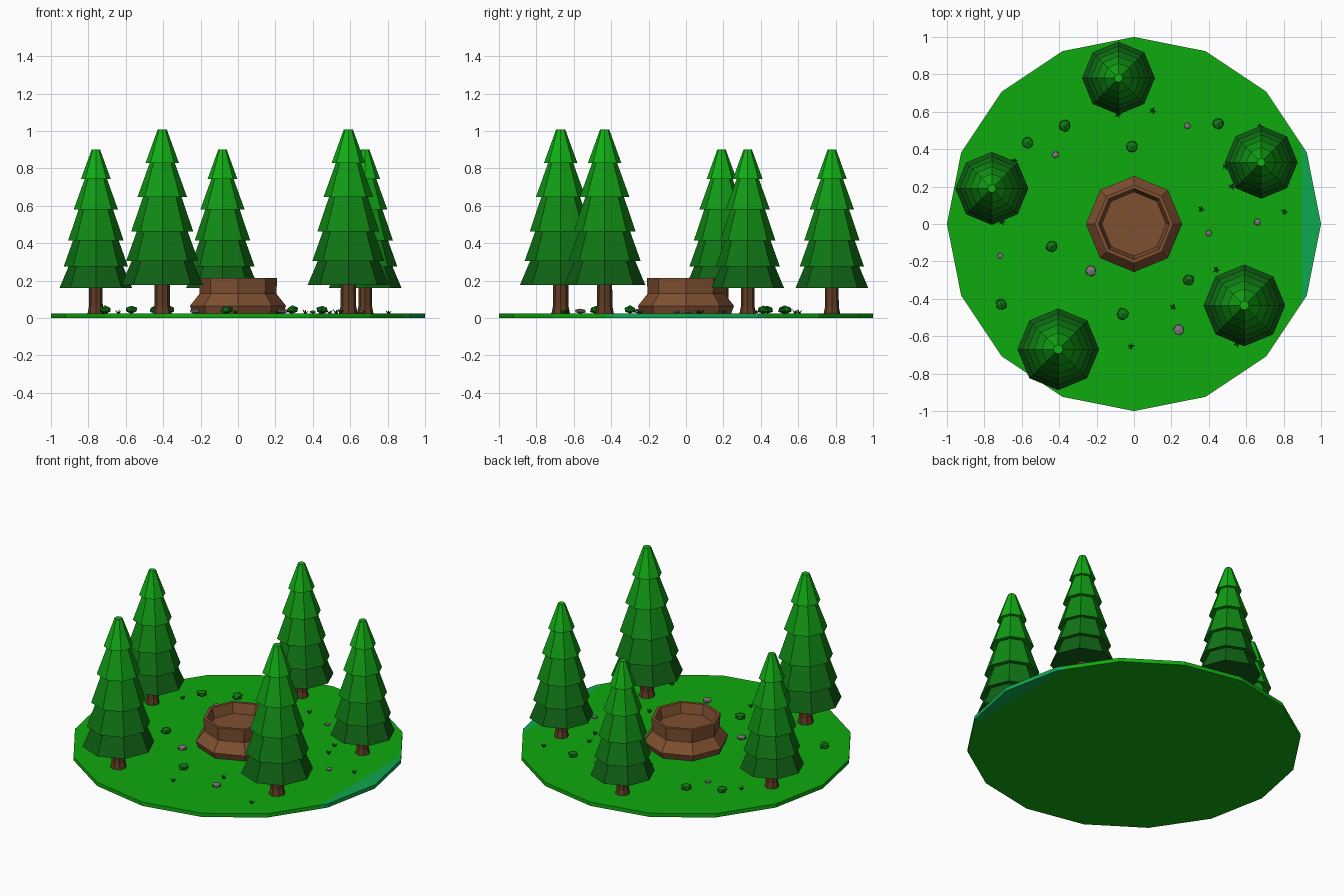
import bpy, bmesh, math, random
from mathutils import Vector, Matrix

if "Cube" in bpy.data.objects:
    bpy.data.objects.remove(bpy.data.objects["Cube"])

random.seed(4)
G = 0.025  # top of the ground disc


def mat(name, rgb):
    m = bpy.data.materials.new(name)
    lin = [((c / 255 + 0.055) / 1.055) ** 2.4 if c > 10 else c / 255 / 12.92 for c in rgb]
    m.diffuse_color = (*lin, 1)
    m.use_nodes = True
    m.node_tree.nodes["Principled BSDF"].inputs["Base Color"].default_value = m.diffuse_color
    return m


grass = mat("grass green", (15, 170, 15))
teal = mat("teal edge", (15, 168, 80))
tiers = [mat("needles darkest", (15, 98, 20)), mat("needles dark", (15, 118, 20)),
         mat("needles middle", (16, 138, 20)), mat("needles light", (17, 156, 21)),
         mat("needles lightest", (18, 174, 21))]
bark = mat("bark brown", (96, 60, 36))
wood = mat("stump brown", (127, 80, 48))
stone = mat("stone grey", (128, 122, 128))


def finish(name, bm, mats, loc=(0, 0, 0), scale=1):
    me = bpy.data.meshes.new(name)
    bm.normal_update()
    bm.to_mesh(me)
    bm.free()
    for m in mats:
        me.materials.append(m)
    ob = bpy.data.objects.new(name, me)
    ob.location = loc
    ob.scale = (scale,) * 3
    bpy.context.collection.objects.link(ob)
    return ob


def lathe(bm, profile, n, band_mat=None):
    """Turn (radius, z) points, bottom to top, into an n-sided solid; radius 0 is a pole."""
    rings = []
    for r, z in profile:
        k = n if r > 0 else 1
        rings.append([bm.verts.new((r * math.cos(math.tau * i / n),
                                    r * math.sin(math.tau * i / n), z)) for i in range(k)])
    for b, (lo, hi) in enumerate(zip(rings, rings[1:])):
        for i in range(n):
            j = (i + 1) % n
            vs = [lo[i % len(lo)], lo[j % len(lo)], hi[j % len(hi)], hi[i % len(hi)]]
            f = bm.faces.new(list(dict.fromkeys(vs)))
            if band_mat:
                f.material_index = band_mat(b)


# Ground: 16-sided disc, with a teal strip cut off at the right edge
bm = bmesh.new()
bmesh.ops.create_cone(bm, cap_ends=True, segments=16, radius1=1, radius2=1, depth=G,
                      matrix=Matrix.Translation((0, 0, G / 2)) @ Matrix.Rotation(math.pi / 2, 4, 'Z'))
bmesh.ops.bisect_plane(bm, geom=bm.verts[:] + bm.edges[:] + bm.faces[:],
                       plane_co=(0.895, 0, 0), plane_no=(1, 0, 0))
for f in bm.faces:
    f.material_index = int(f.calc_center_median().x > 0.895)
finish("ground", bm, [grass, teal])

# Hollow stump in the middle
bm = bmesh.new()
lathe(bm, [(0, 0.02), (0.24, 0.02), (0.257, 0.065), (0.205, 0.13), (0.21, 0.215),
           (0.19, 0.215), (0.172, 0.15), (0, 0.15)], 8)
finish("hollow_stump", bm, [wood])

# Pine trees: five stacked skirts on a flared trunk
skirts = [(0.195, 0.134), (0.172, 0.25), (0.148, 0.39), (0.118, 0.556), (0.08, 0.717)]
inner = [0.146, 0.122, 0.092, 0.06]
profile = [(0, 0.134)]
for i, (r, z) in enumerate(skirts):
    profile.append((r, z))
    if i < 4:
        profile.append((inner[i], skirts[i + 1][1]))
profile += [(0.022, 0.877), (0, 0.877)]

pines = [(-0.76, 0.19, 1), (-0.405, -0.67, 1.12), (-0.083, 0.78, 1),
         (0.68, 0.33, 1), (0.59, -0.435, 1.12)]
for k, (x, y, s) in enumerate(pines, 1):
    bm = bmesh.new()
    lathe(bm, profile, 8, lambda b: min(b // 2, 4))
    finish(f"pine_needles_{k}", bm, tiers, (x, y, G), s)
    bm = bmesh.new()
    lathe(bm, [(0, -0.005), (0.045, -0.005), (0.037, 0.035), (0.036, 0.15), (0, 0.15)], 8)
    finish(f"pine_trunk_{k}", bm, [bark], (x, y, G), s)


def lump(name, x, y, r, h, m, jitter):
    """Faceted blob resting on the ground."""
    bm = bmesh.new()
    bmesh.ops.create_icosphere(bm, subdivisions=1, radius=1)
    for v in bm.verts:
        v.co *= 1 + random.uniform(-jitter, jitter)
        v.co = Vector((v.co.x * r, v.co.y * r, v.co.z * h / 2 + h * 0.42))
    bmesh.ops.rotate(bm, verts=bm.verts, matrix=Matrix.Rotation(random.uniform(0, 6), 3, 'Z'))
    finish(name, bm, [m], (x, y, G))


# Bushes
for k, (x, y) in enumerate([(-0.57, 0.435), (-0.37, 0.525), (-0.01, 0.415), (0.45, 0.535),
                            (-0.44, -0.12), (-0.71, -0.43), (-0.06, -0.48), (0.29, -0.3)], 1):
    lump(f"bush_{k}", x, y, 0.034, 0.045, tiers[1], 0.1)

# Stones
for k, (x, y, r) in enumerate([(0.285, 0.525, 0.02), (-0.42, 0.37, 0.02), (-0.715, -0.17, 0.018),
                               (-0.23, -0.25, 0.031), (0.24, -0.565, 0.031),
                               (0.4, -0.05, 0.019), (0.66, 0.01, 0.02)], 1):
    lump(f"stone_{k}", x, y, r, r * 0.9, stone, 0.08)

# Grass tufts: five thin leaning blades each
for k, (x, y) in enumerate([(0.1, 0.605), (-0.085, 0.585), (0.36, 0.08), (0.805, 0.065),
                            (0.44, -0.245), (0.21, -0.445), (-0.015, -0.655), (0.55, -0.64),
                            (0.49, 0.31), (0.525, 0.2), (0.675, 0.52), (-0.705, 0.01),
                            (-0.64, 0.335)], 1):
    bm = bmesh.new()
    for i in range(5):
        a = math.tau * i / 5 + random.uniform(-0.3, 0.3)
        d, side = Vector((math.cos(a), math.sin(a), 0)), Vector((-math.sin(a), math.cos(a), 0))
        base = [bm.verts.new(p) for p in (side * 0.005, side * -0.005, d * 0.007)]
        tip = bm.verts.new(d * 0.02 + Vector((0, 0, random.uniform(0.014, 0.026))))
        for p, q in ((0, 1), (1, 2), (2, 0)):
            bm.faces.new((base[p], base[q], tip))
    bmesh.ops.recalc_face_normals(bm, faces=bm.faces)
    finish(f"grass_tuft_{k}", bm, [tiers[0]], (x, y, G))
